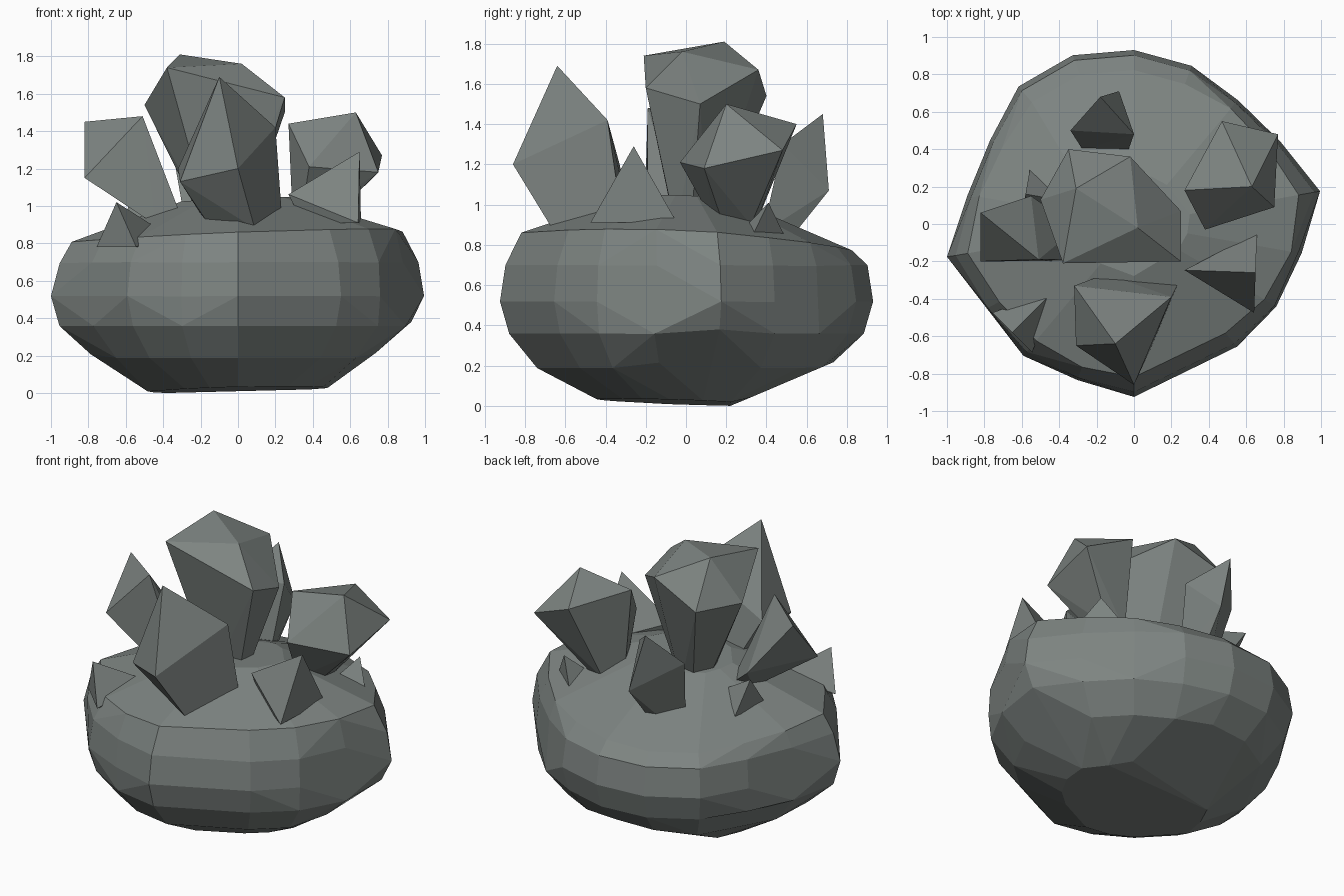
import bpy, bmesh
from math import radians, sin, cos
from mathutils import Vector

if "Cube" in bpy.data.objects:
    bpy.data.objects.remove(bpy.data.objects["Cube"])

stone = bpy.data.materials.new("grey green stone")
stone.diffuse_color = (0.205, 0.23, 0.22, 1)
stone.use_nodes = True
stone.node_tree.nodes["Principled BSDF"].inputs["Base Color"].default_value = stone.diffuse_color


def hull(name, points, merge_angle):
    """Flat-faced convex stone through the given corner points."""
    bm = bmesh.new()
    for p in points:
        bm.verts.new(p)
    bmesh.ops.convex_hull(bm, input=bm.verts[:])
    loose = [v for v in bm.verts if not v.link_faces]
    bmesh.ops.delete(bm, geom=loose, context='VERTS')
    bmesh.ops.dissolve_limit(bm, angle_limit=radians(merge_angle),
                             verts=bm.verts[:], edges=bm.edges[:])
    bmesh.ops.recalc_face_normals(bm, faces=bm.faces[:])
    me = bpy.data.meshes.new(name)
    bm.to_mesh(me)
    bm.free()
    me.materials.append(stone)
    bpy.context.collection.objects.link(bpy.data.objects.new(name, me))


def boulder():
    """Plan outline stacked in tilted rings, then chipped flat by planes."""
    # outline radius every 20 degrees, starting at 10 degrees
    radii = [1.01, .93, .91, .9, .93, .96, .96, .92, .95,
             1.02, .94, .92, .92, .925, .85, .86, .91, .965]
    # ring height, scale
    rings = [(.02, .48), (.19, .8), (.36, .95), (.52, 1.0), (.70, .97),
             (.84, .885), (.95, .59), (1.035, .3)]
    # chip direction (azimuth, elevation) and distance from the origin
    chips = [(-24, 3, .9), (46, 6, .91), (-64, 4, .865), (247, 4, .92),
             (217, 4, .94), (158, 6, .93), (190, 15, 1.115), (110, 68, 1.03),
             (270, -56, .26), (0, -49, .32), (180, -52, .32), (90, -67, .085)]
    points = []
    for z, s in rings:
        for i, r in enumerate(radii):
            a = radians(10 + 20 * i)
            p = Vector((r * s * cos(a), r * s * sin(a), z))
            if z > .8:                      # top falls to the back and left
                p.z += .04 * p.x - (.08 if p.y > 0 else .025) * p.y
            elif z < .1:                    # underside rocks slightly
                p.z += .025 * p.x - .035 * p.y
            points.append(p)
    for az, el, d in chips:
        a, e = radians(az), radians(el)
        n = Vector((cos(a) * cos(e), sin(a) * cos(e), sin(e)))
        for p in points:
            p -= n * max(0, p.dot(n) - d)
    low = min(p.z for p in points)
    for p in points:
        p.z -= low * max(0, 1 - p.z)        # keep the foot on the ground
    hull("boulder", points, 7)


def crystal(name, head, root, taper):
    """Faceted head narrowing to a root: its own plan, shrunk by taper."""
    head = [Vector(p) for p in head]
    mid = sum(head, Vector()) / len(head)
    foot = []
    for p in head:
        q = Vector(root) + (p - mid) * taper
        q.z = root[2]
        foot.append(q)
    hull(name, head + foot, .5)


def shard(name, tip, azimuth, half_width, length, drop):
    """Small three-sided spike, upright at the edge and sloping to azimuth."""
    a, tip = radians(azimuth), Vector(tip)
    along = Vector((cos(a), sin(a), 0))
    side = Vector((-sin(a), cos(a), 0)) * half_width
    down = Vector((0, 0, -drop))
    hull(name, [tip, tip + side + down, tip - side + down,
                tip + along * length + down * .6,
                tip + along * length * .8 + down], .5)


boulder()

# large crystals
crystal("main_crystal", [(-.38, -.21, 1.74), (.02, -.02, 1.76), (-.31, .19, 1.81),
                         (-.02, .36, 1.67), (.25, -.2, 1.58), (.25, .07, 1.5),
                         (-.35, .4, 1.54), (-.5, .13, 1.54)], (-.07, .03, .88), .28)
crystal("front_crystal", [(-.1, -.64, 1.69), (.2, -.39, 1.42), (0, -.86, 1.2),
                          (-.31, -.65, 1.13), (-.32, -.33, 1.2)], (.01, -.45, .88), .75)
crystal("right_crystal", [(.63, .2, 1.5), (.27, .18, 1.44), (.47, .55, 1.4),
                          (.77, .48, 1.27), (.75, .09, 1.18), (.38, -.03, 1.21)],
        (.39, .24, .9), .35)
crystal("left_crystal", [(-.51, -.19, 1.48), (-.82, .06, 1.45), (-.82, -.2, 1.15),
                         (-.55, .15, 1.1)], (-.37, -.12, .9), .5)
crystal("back_crystal", [(-.18, .68, 1.45), (-.08, .71, 1.07), (-.34, .5, 1.24),
                         (0, .48, 1.3)], (-.14, .46, .86), .7)

# small shards round the rim
shard("front_right_shard", (.65, -.26, 1.29), 178, .215, .38, .38)
shard("front_left_shard", (-.65, -.58, 1.02), 45, .15, .32, .24)
shard("back_left_shard", (-.58, .16, 1.07), -10, .13, .2, .2)
shard("back_right_shard", (.6, .41, 1.01), 230, .15, .15, .2)
